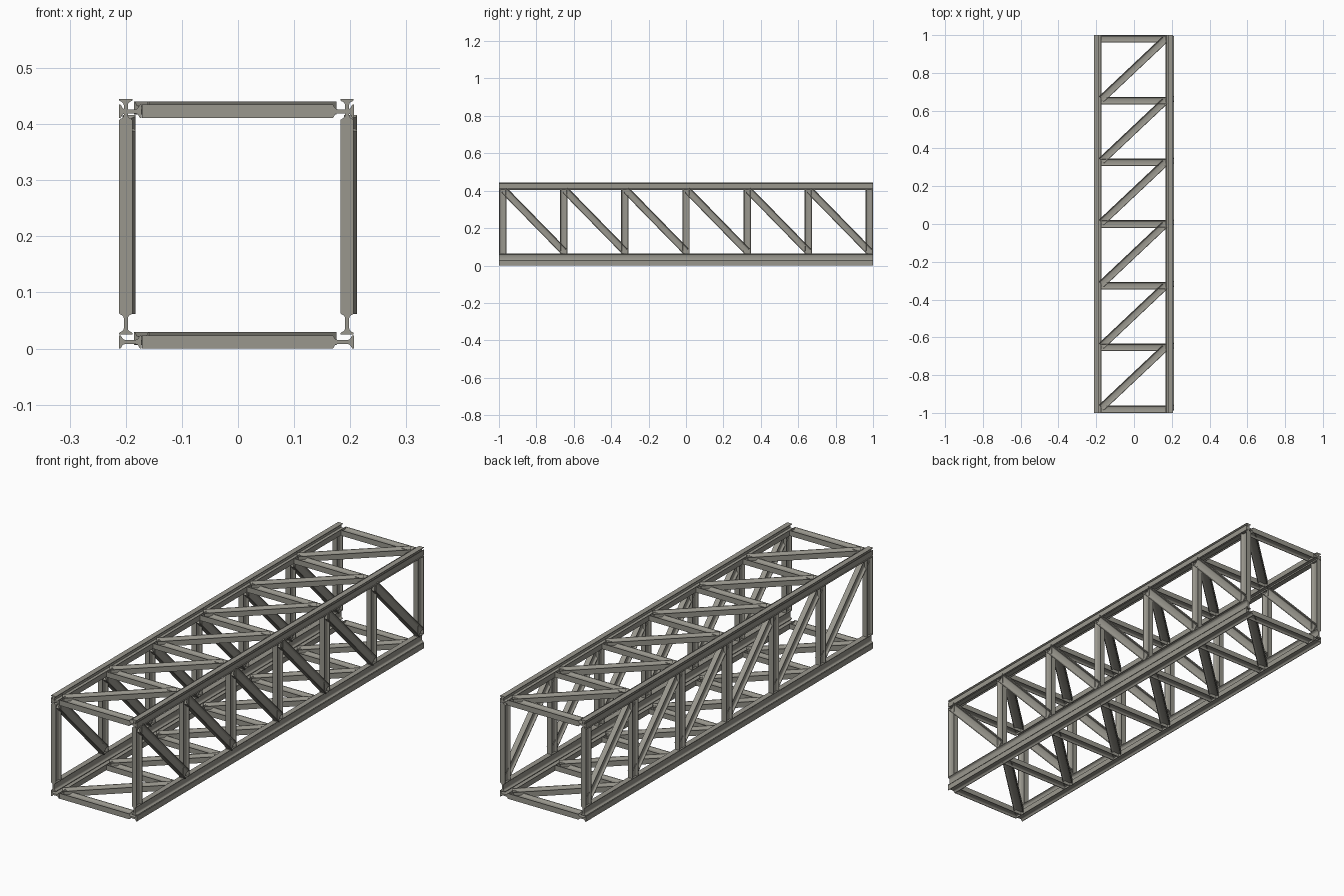
import bpy, bmesh
from mathutils import Vector

if "Cube" in bpy.data.objects:
    bpy.data.objects.remove(bpy.data.objects["Cube"])

steel = bpy.data.materials.new("grey steel")
steel.diffuse_color = (0.32, 0.31, 0.27, 1)
steel.use_nodes = True
steel.node_tree.nodes["Principled BSDF"].inputs["Base Color"].default_value = steel.diffuse_color

H, B = 0.04, 0.0235          # section depth and flange width

# quarter of a rolled I section (flange direction, depth direction)
quarter = [(B / 2, H / 2), (B / 2, H / 2 - 0.0025), (B / 2 - 0.002, H / 2 - 0.0042),
           (0.0068, H / 2 - 0.0056), (0.0046, H / 2 - 0.0078), (0.0036, H / 2 - 0.011)]
right_half = quarter + [(x, -y) for x, y in reversed(quarter)]
PROFILE = right_half + [(-x, -y) for x, y in right_half]


def add_beam(bm, p, q, normal):
    """I section from p to q, flange edges pointing along normal."""
    p, q, n = Vector(p), Vector(q), Vector(normal)
    across = n.cross((q - p).normalized())
    rings = [[bm.verts.new(c + n * u + across * v) for u, v in PROFILE] for c in (p, q)]
    k = len(PROFILE)
    for i in range(k):
        j = (i + 1) % k
        bm.faces.new((rings[0][i], rings[0][j], rings[1][j], rings[1][i]))
    bm.faces.new(rings[0][::-1])
    bm.faces.new(rings[1])


def make(name, beams):
    bm = bmesh.new()
    for p, q, n in beams:
        add_beam(bm, p, q, n)
    bmesh.ops.recalc_face_normals(bm, faces=bm.faces[:])
    me = bpy.data.meshes.new(name)
    bm.to_mesh(me)
    bm.free()
    me.materials.append(steel)
    ob = bpy.data.objects.new(name, me)
    bpy.context.collection.objects.link(ob)
    bpy.context.view_layer.objects.active = ob
    ob.select_set(True)
    bpy.ops.object.shade_smooth_by_angle(angle=0.6)
    ob.select_set(False)


X, Z = (1, 0, 0), (0, 0, 1)
STEP = 0.98 / 3
stations = [-0.98 + STEP * i for i in range(7)]
OFF = 0.006                  # sideways offset of the diagonals

# side frames: chords, posts and diagonals
for side, x, xh in (("left", -0.2, -0.192), ("right", 0.1945, 0.1865)):
    for level, zv, zh in (("bottom", 0.045, B / 2), ("top", 0.425, 0.4228)):
        make(f"{side}_{level}_upright_chord", [((x, -1, zv), (x, 1, zv), X)])
        make(f"{side}_{level}_flat_chord", [((xh, -1, zh), (xh, 1, zh), Z)])
    make(f"{side}_posts", [((x, y, 0.064), (x, y, 0.405), X) for y in stations])
    make(f"{side}_diagonals", [((x + OFF, y + 0.008, 0.402), (x + OFF, y + STEP, 0.076), X)
                               for y in stations[:-1]])

# floor and roof frames: cross bars and diagonals
for level, z in (("bottom", B / 2), ("top", 0.4228)):
    make(f"{level}_cross_bars", [((-0.171, y, z), (0.167, y, z), Z) for y in stations])
    make(f"{level}_diagonals", [((-0.172, y + 0.008, z + OFF), (0.162, y + STEP - 0.004, z + OFF), Z)
                                for y in stations[:-1]])
